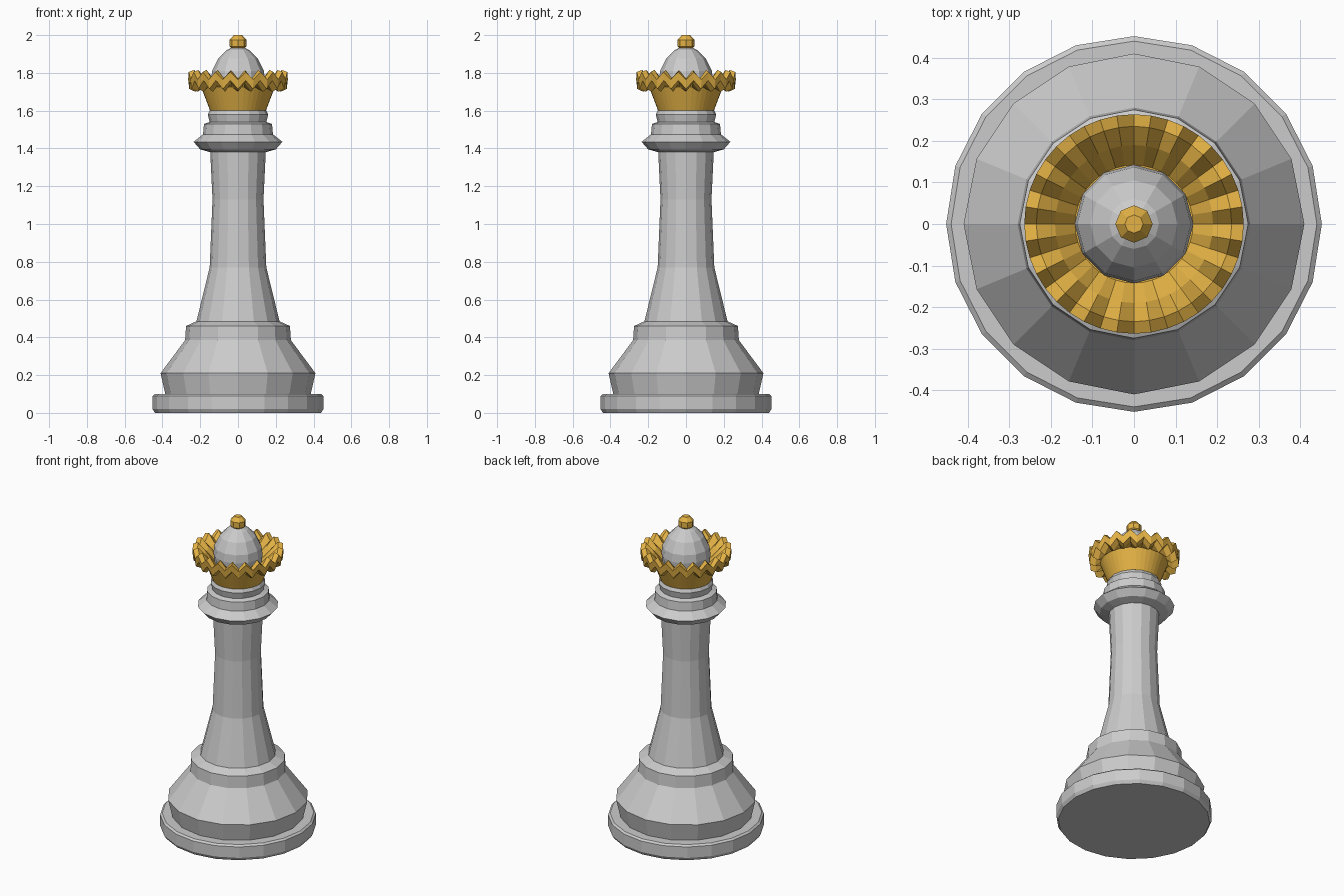
import bpy, bmesh
from math import sin, cos, pi

if "Cube" in bpy.data.objects:
    bpy.data.objects.remove(bpy.data.objects["Cube"])


def material(name, color):
    m = bpy.data.materials.new(name)
    m.diffuse_color = color
    m.use_nodes = True
    m.node_tree.nodes["Principled BSDF"].inputs["Base Color"].default_value = m.diffuse_color
    return m


gold = material("gold", (0.78, 0.45, 0.06, 1))


def lathe(name, profile, sides, mat=None, closed=False):
    """Spin (radius, z, wave) rings round z; odd spokes are raised by wave."""
    bm = bmesh.new()
    rings = []
    for r, z, *wave in profile:
        w = wave[0] if wave else 0
        rings.append([bm.verts.new((r * cos(2 * pi * i / sides),
                                    r * sin(2 * pi * i / sides),
                                    z + w * (i % 2))) for i in range(sides)])
    pairs = list(zip(rings, rings[1:]))
    if closed:
        pairs.append((rings[-1], rings[0]))
    else:
        bm.faces.new(rings[0])
        bm.faces.new(rings[-1])
    for a, b in pairs:
        for i in range(sides):
            j = (i + 1) % sides
            bm.faces.new((a[i], a[j], b[j], b[i]))
    bmesh.ops.recalc_face_normals(bm, faces=bm.faces)
    mesh = bpy.data.meshes.new(name)
    bm.to_mesh(mesh)
    bm.free()
    ob = bpy.data.objects.new(name, mesh)
    bpy.context.collection.objects.link(ob)
    if mat:
        mesh.materials.append(mat)
    return ob


# Foot disc
lathe("base", [(0.44, 0), (0.452, 0.02), (0.452, 0.09), (0.44, 0.10)], 20)

# Flared skirt, stem, collar rings and neck in one turned profile
lathe("body", [
    (0.385, 0.10), (0.41, 0.21), (0.28, 0.385), (0.275, 0.46), (0.22, 0.485),
    (0.15, 0.77), (0.135, 1.13), (0.147, 1.38), (0.20, 1.395), (0.235, 1.435),
    (0.185, 1.475), (0.18, 1.53), (0.15, 1.54), (0.16, 1.58), (0.15, 1.60),
], 16)

# Rounded top inside the crown
lathe("dome", [(0.135, 1.68), (0.143, 1.76), (0.137, 1.81), (0.105, 1.875),
               (0.06, 1.92), (0.03, 1.935)], 12)

# Crown cup with a flared rim of twenty points
lathe("crown", [
    (0.148, 1.60), (0.195, 1.725), (0.225, 1.70, 0.045), (0.258, 1.715, 0.045),
    (0.264, 1.765, 0.04), (0.235, 1.77, 0.045), (0.19, 1.745, 0.02),
    (0.142, 1.70),
], 40, gold)

# Small ball on top
lathe("finial", [(0.022, 1.918), (0.045, 1.94), (0.045, 1.975), (0.022, 2.0)],
      8, gold)
